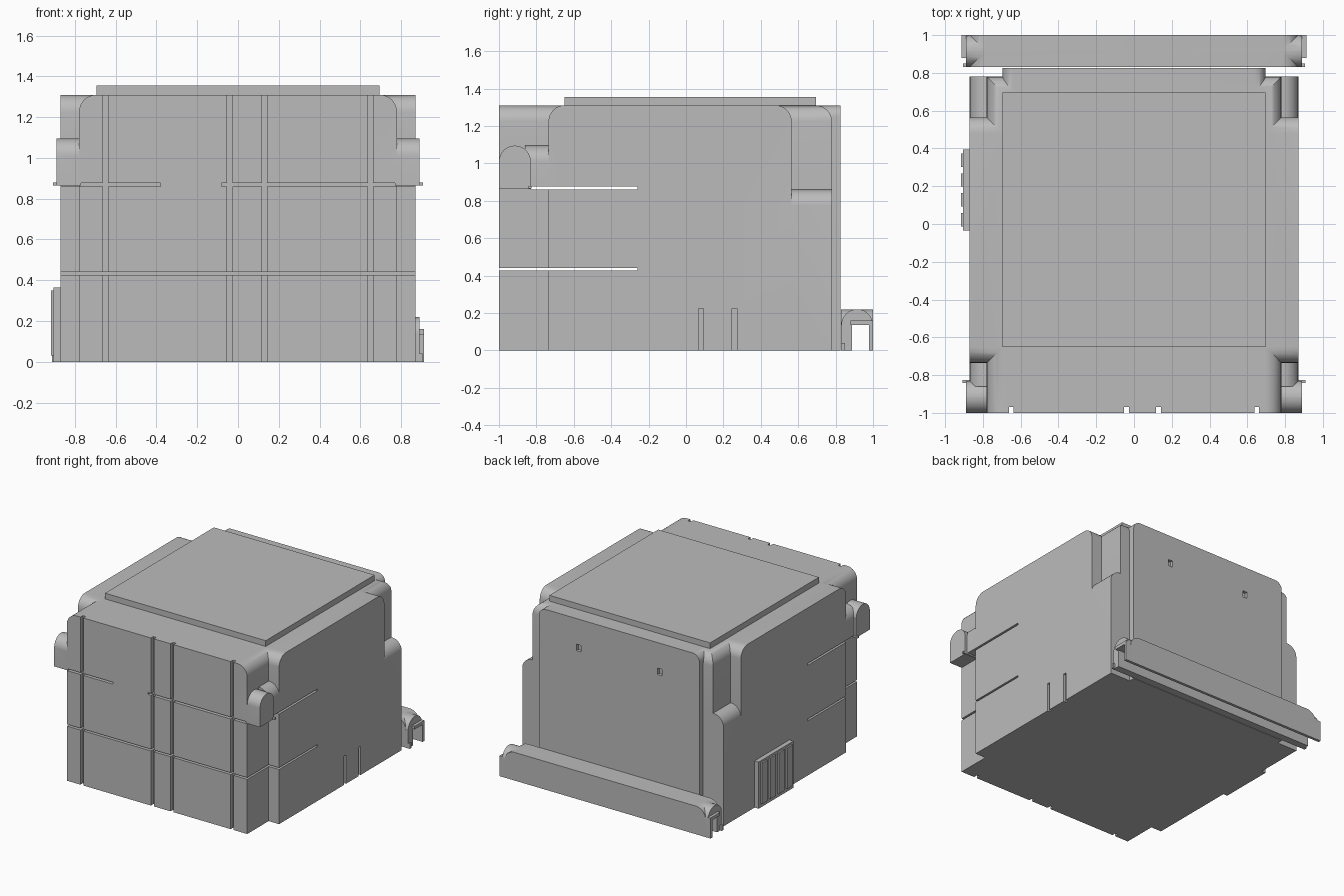
import bpy, bmesh
from mathutils import Vector

cube = bpy.data.objects.get("Cube")
if cube:
    bpy.data.objects.remove(cube)

grey = bpy.data.materials.new("plain_grey")
grey.use_nodes = True
GREY = (0.5, 0.5, 0.5, 1)
grey.diffuse_color = GREY
bsdf = next(n for n in grey.node_tree.nodes if n.type == "BSDF_PRINCIPLED")
bsdf.inputs["Base Color"].default_value = GREY
R = 0.085  # shared edge radius


def box(name, x, y, z, rounds=(), radius=R):
    """Box from (min, max) spans; rounds lists top sides to round: l, r, f, b."""
    bm = bmesh.new()
    bmesh.ops.create_cube(bm, size=1)
    for v in bm.verts:
        v.co = Vector([s[0] if c < 0 else s[1] for c, s in zip(v.co, (x, y, z))])
    sides = {"l": (0, x[0]), "r": (0, x[1]), "f": (1, y[0]), "b": (1, y[1])}
    edges = []
    for e in bm.edges:
        if all(abs(v.co.z - z[1]) < 1e-5 for v in e.verts):
            for key in rounds:
                axis, value = sides[key]
                if all(abs(v.co[axis] - value) < 1e-5 for v in e.verts):
                    edges.append(e)
    if edges:
        bmesh.ops.bevel(bm, geom=edges, offset=radius, segments=8, profile=0.5, affect="EDGES")
    mesh = bpy.data.meshes.new(name)
    bm.to_mesh(mesh)
    bm.free()
    mesh.materials.append(grey)
    ob = bpy.data.objects.new(name, mesh)
    bpy.context.collection.objects.link(ob)
    return ob


def combine(base, others, operation):
    """Apply a boolean with each helper, then remove the helpers."""
    bpy.context.view_layer.objects.active = base
    for other in others:
        mod = base.modifiers.new("cut", "BOOLEAN")
        mod.operation, mod.solver, mod.object = operation, "EXACT", other
        bpy.ops.object.modifier_apply(modifier=mod.name)
        bpy.data.objects.remove(other)


def smooth(ob):
    bpy.ops.object.select_all(action="DESELECT")
    ob.select_set(True)
    bpy.context.view_layer.objects.active = ob
    bpy.ops.object.shade_smooth_by_angle(angle=0.6)


def sym(w):
    return (-w, w)


# Main body: overlapping rounded blocks
body = box("body", sym(0.78), (-1, 0.78), (0, 1.31), "lrb")
combine(body, [
    box("side_block", sym(0.87), (-0.735, 0.565), (0, 1.31), "fb"),
    box("rear_ledge", sym(0.87), (0.3, 0.78), (0, 0.86), "lr"),
    box("rear_panel", sym(0.695), (0.6, 0.825), (0, 1.31), "lr", 0.06),
    box("shoulder", sym(0.87), (-0.86, -0.7), (0.87, 1.095), "lr"),
    box("pod", sym(0.89), (-1, -0.83), (0.87, 1.095), "fb", 0.0845),
], "UNION")

# Horizontal slots, front grooves, side grooves and rear sockets
cutters = [
    box("lower_slot", sym(2), (-2, -0.26), (0.427, 0.441)),
    box("upper_slot", sym(2), (-0.83, -0.26), (0.861, 0.876)),
    box("front_slit_left", (-0.08, 0.779), (-2, -0.97), (0.861, 0.876)),
    box("front_slit_right", (-0.779, -0.38), (-2, -0.97), (0.861, 0.876)),
]
for x in (-0.65, -0.04, 0.13, 0.65):
    cutters.append(box("front_groove", (x - 0.013, x + 0.013), (-2, -0.97), (-1, 2)))
for y in (0.08, 0.26):
    cutters.append(box("side_groove", (0.85, 2), (y - 0.013, y + 0.013), (-1, 0.225)))
for x in (-0.35, 0.35):
    cutters.append(box("rear_socket", (x - 0.02, x + 0.02), (0.80, 2), (1.06, 1.11)))
combine(body, cutters, "DIFFERENCE")
smooth(body)

# Raised roof plate
box("roof_plate", sym(0.695), (-0.65, 0.695), (1.30, 1.355))

# Rear bumper: flat bar with domed ends and an open channel underneath
bumper = box("rear_bumper", sym(0.87), (0.83, 1), (0, 0.22), "lr")
combine(bumper, [box("bumper_dome", sym(0.89), (0.83, 1), (0, 0.22), "fb", 0.0845)], "UNION")
combine(bumper, [box("channel", sym(2), (0.888, 0.978), (-1, 0.135))], "DIFFERENCE")
smooth(bumper)

# Small fittings on both sides
for name, s in (("left", 1), ("right", -1)):
    def span(a, b):
        return tuple(sorted((s * a, s * b)))
    box(name + "_bumper_hook", span(0.88, 0.912), (0.88, 1), (0.135, 0.16))
    box(name + "_bumper_leg", span(0.88, 0.912), (0.978, 1), (0, 0.15))
    box(name + "_bumper_foot", span(0.88, 0.905), (0.83, 0.85), (0, 0.04))
    box(name + "_pod_tab", span(0.77, 0.908), (-0.842, -0.825), (0.866, 0.88))
    box(name + "_pod_base", span(0.77, 0.89), (-1, -0.83), (0.864, 0.88))

# Slatted vent on the right side
box("vent_plate", (-0.905, -0.86), (-0.035, 0.395), (0, 0.365))
for i in range(4):
    y = -0.012 + i * 0.127
    if i == 3:
        y -= 0.06
    y = -0.012 + i * 0.105
    box("vent_slat", (-0.917, -0.9), (y, y + 0.07), (0.03, 0.35))
